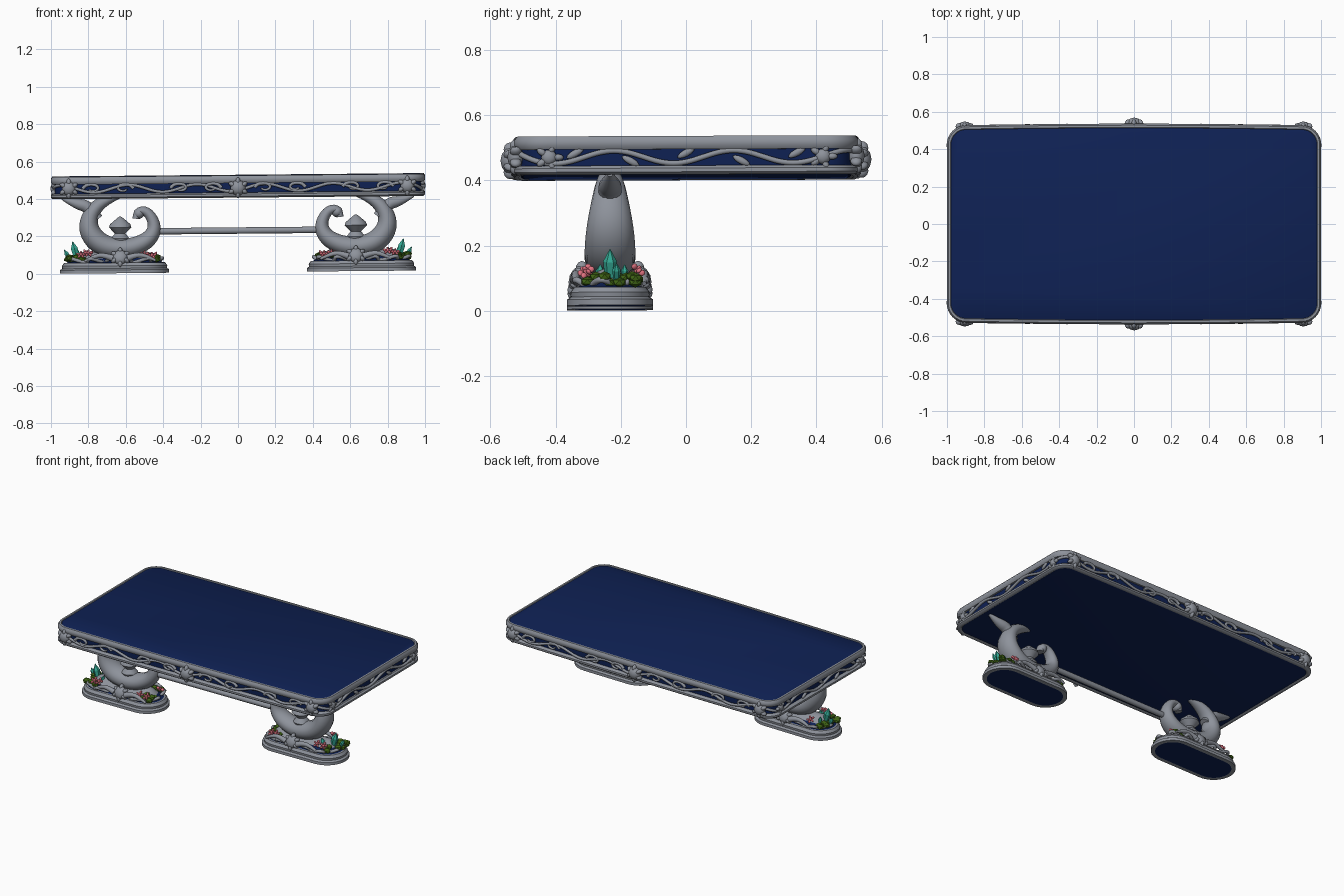
import bpy, bmesh, math, random
from mathutils import Vector, Matrix, Euler

random.seed(4)
if "Cube" in bpy.data.objects:
    bpy.data.objects.remove(bpy.data.objects["Cube"])


def material(name, rgb):
    m = bpy.data.materials.new(name)
    m.use_nodes = True
    m.diffuse_color = (*rgb, 1)
    node = m.node_tree.nodes["Principled BSDF"]
    node.inputs["Base Color"].default_value = (*rgb, 1)
    node.inputs["Roughness"].default_value = 0.7
    return m


stone = material("grey stone", (0.27, 0.29, 0.33))
navy = material("navy panel", (0.0045, 0.015, 0.088))
teal = material("teal crystal", (0.035, 0.4, 0.3))
pink = material("pink petal", (0.75, 0.17, 0.22))
moss = material("moss green", (0.055, 0.14, 0.008))
parts = []


def add_object(name, mesh, mats, smooth=True):
    for m in mats:
        mesh.materials.append(m)
    ob = bpy.data.objects.new(name, mesh)
    bpy.context.collection.objects.link(ob)
    parts.append((ob, smooth))
    return ob


def from_bmesh(name, bm, mats, smooth=True):
    mesh = bpy.data.meshes.new(name)
    bmesh.ops.recalc_face_normals(bm, faces=bm.faces)
    bm.to_mesh(mesh)
    bm.free()
    return add_object(name, mesh, mats, smooth)


def outline(hx, hy, r, inset=0, bulge=0):
    """Rounded rectangle with optionally bowed long sides."""
    hx, hy, r = hx - inset, hy - inset, max(r - inset, 0.003)
    corners = []
    for i, (sx, sy) in enumerate([(1, 1), (-1, 1), (-1, -1), (1, -1)]):
        for k in range(9):
            a = math.pi / 2 * (i + k / 8)
            corners.append(Vector((sx * (hx - r) + r * math.cos(a), sy * (hy - r) + r * math.sin(a))))
    pts = []
    for i, p in enumerate(corners):
        q = corners[(i + 1) % len(corners)]
        steps = 10 if i % 9 == 8 else 1
        pts += [p.lerp(q, j / steps) for j in range(steps)]
    for p in pts:
        p.y *= 1 + bulge * (1 - (p.x / hx) ** 2)
    return pts


def loft(name, shape, sections, center=(0, 0), ring=False, navy_bands=(), mats=(stone, navy)):
    """Stack outlines at (inset, z); a ring closes on itself, otherwise ends are capped."""
    bm = bmesh.new()
    loops = [[bm.verts.new((p.x + center[0], p.y + center[1], z)) for p in outline(*shape[:3], i, shape[3])]
             for i, z in sections]
    n = len(loops[0])
    pairs = list(zip(loops, loops[1:])) + ([(loops[-1], loops[0])] if ring else [])
    for b, (lo, hi) in enumerate(pairs):
        for i in range(n):
            j = (i + 1) % n
            f = bm.faces.new((lo[i], lo[j], hi[j], hi[i]))
            f.material_index = 1 if b in navy_bands else 0
    if not ring:
        bm.faces.new(loops[0][::-1]).material_index = 1 if "bottom" in navy_bands else 0
        bm.faces.new(loops[-1])
    bmesh.ops.remove_doubles(bm, verts=bm.verts, dist=1e-5)
    return from_bmesh(name, bm, mats)


def tube(name, pts, radii, cyclic=False, mat=stone, sides=3):
    cu = bpy.data.curves.new(name, "CURVE")
    cu.dimensions = "3D"
    cu.bevel_depth, cu.bevel_resolution, cu.use_fill_caps = 1, sides, True
    sp = cu.splines.new("NURBS")
    sp.points.add(len(pts) - 1)
    for p, co, r in zip(sp.points, pts, radii):
        p.co, p.radius = (*co, 1), r
    sp.order_u, sp.resolution_u = 3, 4
    sp.use_cyclic_u, sp.use_endpoint_u = cyclic, not cyclic
    tmp = bpy.data.objects.new("tmp", cu)
    bpy.context.collection.objects.link(tmp)
    dg = bpy.context.evaluated_depsgraph_get()
    mesh = bpy.data.meshes.new_from_object(tmp.evaluated_get(dg))
    bpy.data.objects.remove(tmp)
    mesh.materials.clear()
    mesh.name = name
    return add_object(name, mesh, [mat])


def vine(name, shape, waves, inset, z, swing, r, center=(0, 0)):
    """Wavy stem that runs round an outline."""
    pts = outline(*shape[:3], 0, shape[3])
    pts.append(pts[0])
    total = sum((b - a).length for a, b in zip(pts, pts[1:]))
    count, path, run, k = waves * 8, [], 0, 0
    for i in range(count):
        d = total * i / count
        while run + (pts[k + 1] - pts[k]).length < d:
            run += (pts[k + 1] - pts[k]).length
            k += 1
        seg = pts[k + 1] - pts[k]
        p = pts[k] + seg * ((d - run) / max(seg.length, 1e-6))
        w = math.sin(math.tau * waves * i / count)
        f = 1 - (inset + swing[0] * w) / p.length
        path.append((p.x * f + center[0], p.y * f + center[1], z + swing[1] * w))
    tube(name, path, [r] * count, True)


def blob(bm, loc, size, rot=(0, 0, 0), detail=2):
    m = Matrix.LocRotScale(Vector(loc), Euler(rot), Vector(size))
    bmesh.ops.create_icosphere(bm, subdivisions=detail, radius=1, matrix=m)


def rosette(name, loc, r, depth, rot, mat=stone, petals=6, core=0.55):
    """Domed centre with petals around it, facing local z before rotation."""
    bm = bmesh.new()
    blob(bm, (0, 0, 0), (r * core, r * core, depth))
    for i in range(petals):
        a = math.tau * i / petals + math.pi / 2
        blob(bm, (r * 0.62 * math.cos(a), r * 0.62 * math.sin(a), 0), (r * 0.4, r * 0.24, depth * 0.7), (0, 0, a))
    bm.transform(Matrix.LocRotScale(Vector(loc), Euler(rot), None))
    from_bmesh(name, bm, [mat])


# Table top: navy slab, two stone rails and a wavy vine frieze
TOP = (1.0, 0.525, 0.1, 0.02)
loft("table_slab", TOP, [(0.035, 0.402), (0.02, 0.406), (0.02, 0.512), (0.025, 0.515)], mats=(navy, navy))


def rail(name, inset, z, w, h):
    loft(name, TOP, [(inset + w * math.cos(a), z + h * math.sin(a))
                     for a in (math.tau * (i + 0.5) / 8 for i in range(8))], ring=True)


rail("upper_rail", 0.013, 0.497, 0.015, 0.022)
rail("lower_rail", 0.016, 0.413, 0.018, 0.015)
vine("frieze_vine", TOP, 16, 0.012, 0.453, (0, 0.021), 0.0085)

# Small leaf curls and bosses along the frieze
FACE = math.pi / 2
for s in (-1, 1):
    side = "back" if s > 0 else "front"
    rosette(side + "_center_boss", (0, s * 0.537, 0.452), 0.056, 0.032, (-s * FACE, 0, 0), core=0.75)
    for e in (-1, 1):
        rosette(side + "_corner_boss", (e * 0.905, s * 0.522, 0.455), 0.054, 0.026, (-s * FACE, 0, 0), core=0.7)
        rosette("end_star", (e * 0.987, s * 0.42, 0.453), 0.044, 0.016, (0, e * FACE, 0), petals=5)
        for start, flip in ((0.09, 1), (0.36, -1), (0.56, 1), (0.83, -1)):
            curl = []
            for i in range(12):
                a, rad = i * 0.55, 0.034 - 0.0022 * i
                x = start + flip * (0.05 - rad * 1.5 * math.cos(a))
                y = 0.525 * (1 + 0.02 * (1 - x * x)) - 0.008
                curl.append((e * x, s * y, 0.453 + rad * 0.85 * math.sin(a)))
            tube("frieze_curl", curl, [0.01 - 0.0004 * i for i in range(12)])
    for k in range(-2, 3):
        bm = bmesh.new()
        blob(bm, (s * 0.988, k * 0.17, 0.453 + 0.012 * (-1) ** k), (0.009, 0.03, 0.011), (0.5 * (-1) ** k, 0, 0))
        from_bmesh("end_leaf", bm, [stone])

# Pedestals
Y = -0.233
BASE = (0.292, 0.132, 0.132, 0)
for s in (-1, 1):
    side = "left" if s > 0 else "right"
    bx, cx = s * 0.66, 0.63

    # Stepped oval foot with navy inlay and scrollwork
    loft(side + "_foot", BASE,
         [(0.025, 0.0), (0.0, 0.0), (0.0, 0.018), (0.012, 0.026), (0.01, 0.04), (0.022, 0.056),
          (0.034, 0.056), (0.07, 0.08), (0.095, 0.105), (0.12, 0.115)],
         (bx, Y), navy_bands=("bottom", 6))
    vine(side + "_foot_vine", BASE, 12, 0.05, 0.068, (0.018, -0.011), 0.01, (bx, Y))
    for f in (-1, 1):
        rosette(side + "_foot_boss", (s * cx, Y + f * 0.1, 0.085), 0.055, 0.025,
                (-f * 1.2, 0, 0), core=0.75)
        for e in (-1, 1):
            arc = [(s * cx + e * (0.04 + 0.05 * i), Y + f * 0.105, 0.08 + 0.02 * math.sin(i * 1.3)) for i in range(4)]
            tube(side + "_foot_scroll", arc, [0.018, 0.014, 0.012, 0.007])

    # Crescent leg, rising on the outside and curling on the inside
    def sweep(name, rows, depth):
        ob = tube(side + name, [(s * (cx - u), 0, z) for u, z, r in rows], [r for u, z, r in rows], sides=5)
        ob.data.transform(Matrix.Translation((0, Y, 0)) @ Matrix.Diagonal((1, depth, 1, 1)))

    sweep("_crescent_leg", [(0.0, 0.415, 0.015), (-0.08, 0.395, 0.03), (-0.155, 0.33, 0.042), (-0.175, 0.24, 0.055),
                            (-0.12, 0.16, 0.06), (-0.03, 0.13, 0.056), (0.07, 0.135, 0.052), (0.16, 0.18, 0.045),
                            (0.19, 0.25, 0.035), (0.15, 0.33, 0.026), (0.09, 0.335, 0.022), (0.085, 0.29, 0.02)], 1.32)
    sweep("_leaf_bracket", [(-0.12, 0.29, 0.03), (-0.17, 0.36, 0.034), (-0.23, 0.37, 0.03), (-0.31, 0.402, 0.008)], 1.1)
    bm = bmesh.new()
    blob(bm, (s * (cx - 0.1), Y, 0.318), (0.03, 0.036, 0.03))
    blob(bm, (s * 0.44, Y, 0.222), (0.028, 0.034, 0.034))
    from_bmesh(side + "_curl_knob", bm, [stone])

    # Bud finial cradled by the crescent
    loft(side + "_finial", (0.06, 0.06, 0.06, 0),
         [(0.02, 0.16), (0.01, 0.185), (0.032, 0.212), (0.0, 0.245), (0.006, 0.262), (0.045, 0.295), (0.056, 0.302)],
         (s * 0.63, Y))

    # Moss cushions at both ends of the foot
    bm = bmesh.new()
    for x0, count in ((0.865, 22), (0.475, 16)):
        for i in range(count):
            x, y = x0 + random.uniform(-0.045, 0.045), Y + random.uniform(-0.085, 0.085)
            blob(bm, (s * x, y, random.uniform(0.068, 0.09)), (0.024, 0.022, 0.016), detail=1)
    from_bmesh(side + "_moss", bm, [moss])

    # Crystal cluster on the outer end
    bm = bmesh.new()
    for x, y, r, h, lean in ((0.86, 0, 0.021, 0.1, 0.25), (0.9, 0.02, 0.013, 0.06, 0.5),
                             (0.82, -0.03, 0.014, 0.055, -0.4), (0.85, 0.045, 0.011, 0.05, 0.1)):
        place = Matrix.Translation((s * x, Y + y, 0.075)) @ Matrix.Rotation(s * lean, 4, "Y")
        for r1, r2, z0, z1 in ((r * 0.75, r, 0, 0.62), (r, 0.001, 0.62, 1)):
            bmesh.ops.create_cone(bm, cap_ends=True, segments=6, radius1=r1, radius2=r2, depth=h * (z1 - z0),
                                  matrix=place @ Matrix.Translation((0, 0, h * (z0 + z1) / 2)))
    from_bmesh(side + "_crystals", bm, [teal], smooth=False)

    # Pink flowers among the moss
    for x, y, z in ((0.8, -0.08, 0.108), (0.84, -0.07, 0.1), (0.81, 0.085, 0.11),
                    (0.46, -0.07, 0.092), (0.5, -0.085, 0.1), (0.45, 0.06, 0.095)):
        rosette(side + "_flower", (s * x, Y + y, z), 0.026, 0.014,
                (0.7 if y < 0 else -0.7, 0, 0), pink, petals=5, core=0.35)

# Stretcher bar between the legs
tube("stretcher_bar", [(x * 0.15, Y, 0.222) for x in range(-3, 4)], [0.018] * 7)

# The whole piece leans very slightly
lean = Matrix.Identity(4)
lean[2][0], lean[2][1], lean[2][3] = 0.009, 0.004, 0.01
bpy.ops.object.select_all(action="DESELECT")
for ob, smooth in parts:
    ob.data.transform(lean)
    ob.select_set(smooth)
bpy.context.view_layer.objects.active = parts[0][0]
bpy.ops.object.shade_smooth_by_angle(angle=math.radians(40))
